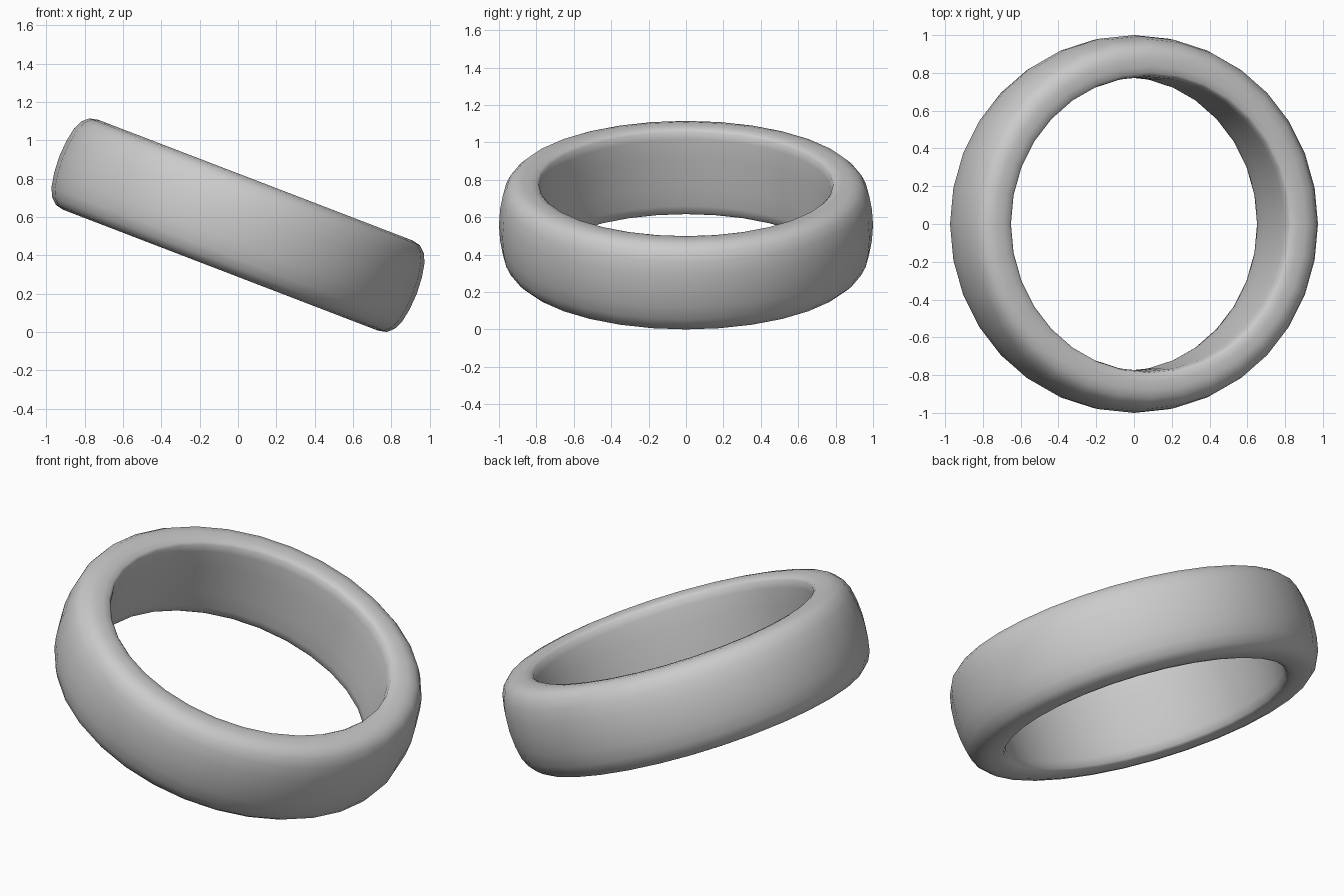
import bpy, bmesh, math
from mathutils import Matrix

if "Cube" in bpy.data.objects:
    bpy.data.objects.remove(bpy.data.objects["Cube"])

# Half cross-section of the band: (radius, height above mid-plane), outside to inside
half = [(1.0, 0.0), (0.994, 0.09), (0.98, 0.165), (0.957, 0.213), (0.925, 0.242),
        (0.88, 0.252), (0.835, 0.25), (0.80, 0.244), (0.787, 0.232),
        (0.78, 0.19), (0.777, 0.09), (0.776, 0.0)]
profile = half + [(r, -h) for r, h in half[-2:0:-1]]

# Sweep the section around the ring axis
SEGMENTS = 32
bm = bmesh.new()
rings = []
for i in range(SEGMENTS):
    a = 2 * math.pi * i / SEGMENTS
    rings.append([bm.verts.new((r * math.cos(a), r * math.sin(a), h)) for r, h in profile])
n = len(profile)
for i in range(SEGMENTS):
    p, q = rings[i], rings[(i + 1) % SEGMENTS]
    for j in range(n):
        k = (j + 1) % n
        bm.faces.new((p[j], q[j], q[k], p[k]))
bmesh.ops.recalc_face_normals(bm, faces=bm.faces)

# Lean the ring and rest it on the ground
bm.transform(Matrix.Rotation(math.radians(21), 4, 'Y'))
low = min(v.co.z for v in bm.verts)
bmesh.ops.translate(bm, verts=bm.verts, vec=(0, 0, -low))

mesh = bpy.data.meshes.new("ring_band")
bm.to_mesh(mesh)
bm.free()
band = bpy.data.objects.new("ring_band", mesh)
bpy.context.collection.objects.link(band)
bpy.context.view_layer.objects.active = band
band.select_set(True)
bpy.ops.object.shade_smooth_by_angle(angle=math.radians(50))
